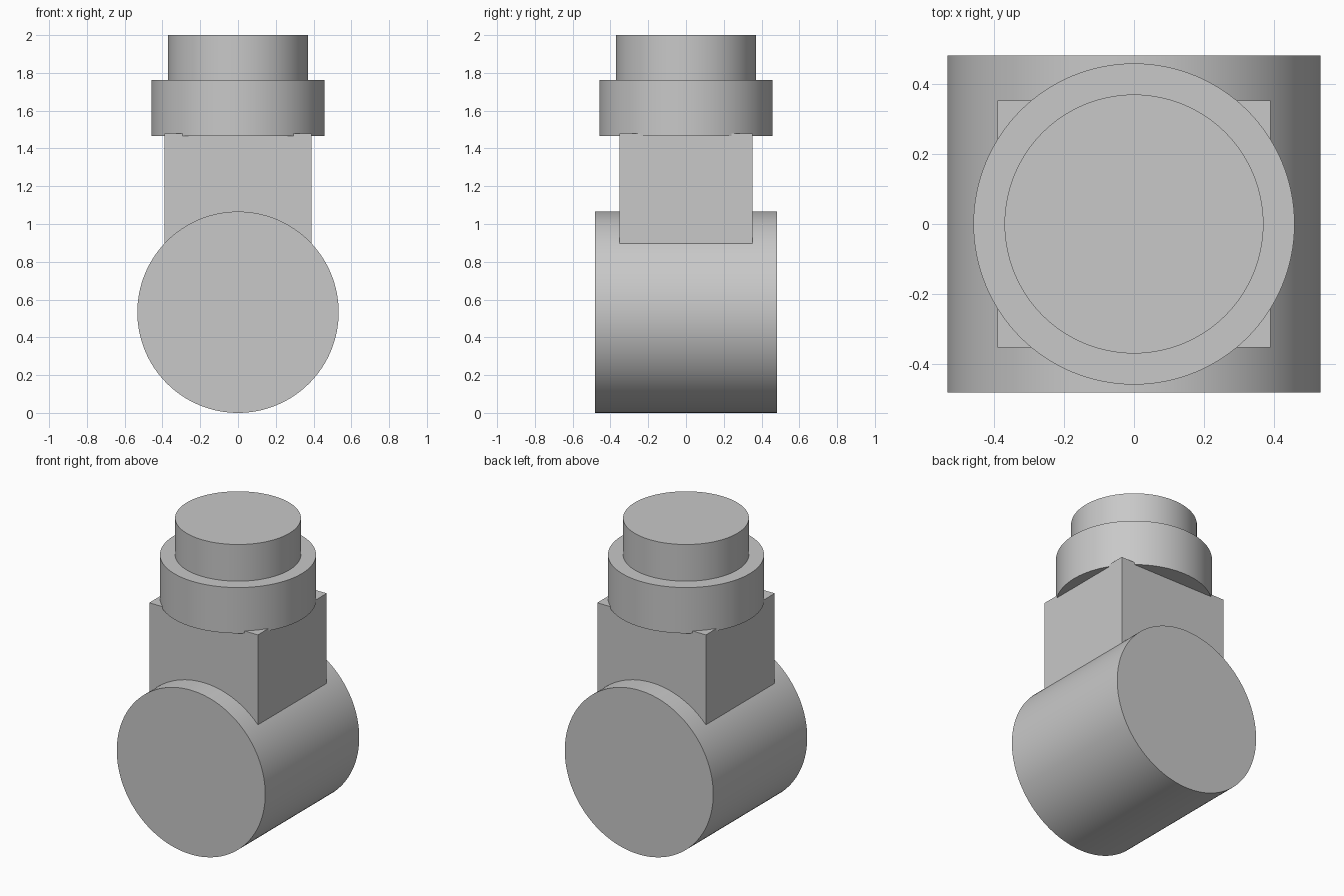
import bpy
from math import pi, radians

cube = bpy.data.objects.get("Cube")
if cube:
    bpy.data.objects.remove(cube, do_unlink=True)

# Single plain grey
grey = bpy.data.materials.new("light_grey")
grey.use_nodes = True
colour = (0.58, 0.58, 0.58, 1)
grey.diffuse_color = colour
grey.node_tree.nodes["Principled BSDF"].inputs["Base Color"].default_value = colour


def finish(name):
    obj = bpy.context.object
    obj.name = name
    obj.data.materials.append(grey)
    return obj


def cylinder(name, radius, depth, z, rotation=(0, 0, 0)):
    bpy.ops.mesh.primitive_cylinder_add(vertices=128, radius=radius, depth=depth,
                                        location=(0, 0, z), rotation=rotation)
    bpy.ops.object.transform_apply(location=False, rotation=True, scale=True)
    bpy.ops.object.shade_smooth_by_angle(angle=radians(30))
    return finish(name)


# Horizontal drum lying front to back
drum_radius = 0.533
cylinder("drum", drum_radius, 0.964, drum_radius, (pi / 2, 0, 0))

# Square neck rising out of the drum
neck_bottom, neck_top = 0.6, 1.48
bpy.ops.mesh.primitive_cube_add(size=1, location=(0, 0, (neck_bottom + neck_top) / 2))
bpy.context.object.scale = (0.78, 0.706, neck_top - neck_bottom)
bpy.ops.object.transform_apply(location=False, rotation=False, scale=True)
finish("neck")

# Collar and cap, stacked on the neck
for name, radius, bottom, top in (("collar", 0.459, 1.465, 1.762),
                                  ("cap", 0.37, 1.74, 2.0)):
    cylinder(name, radius, top - bottom, (top + bottom) / 2)
